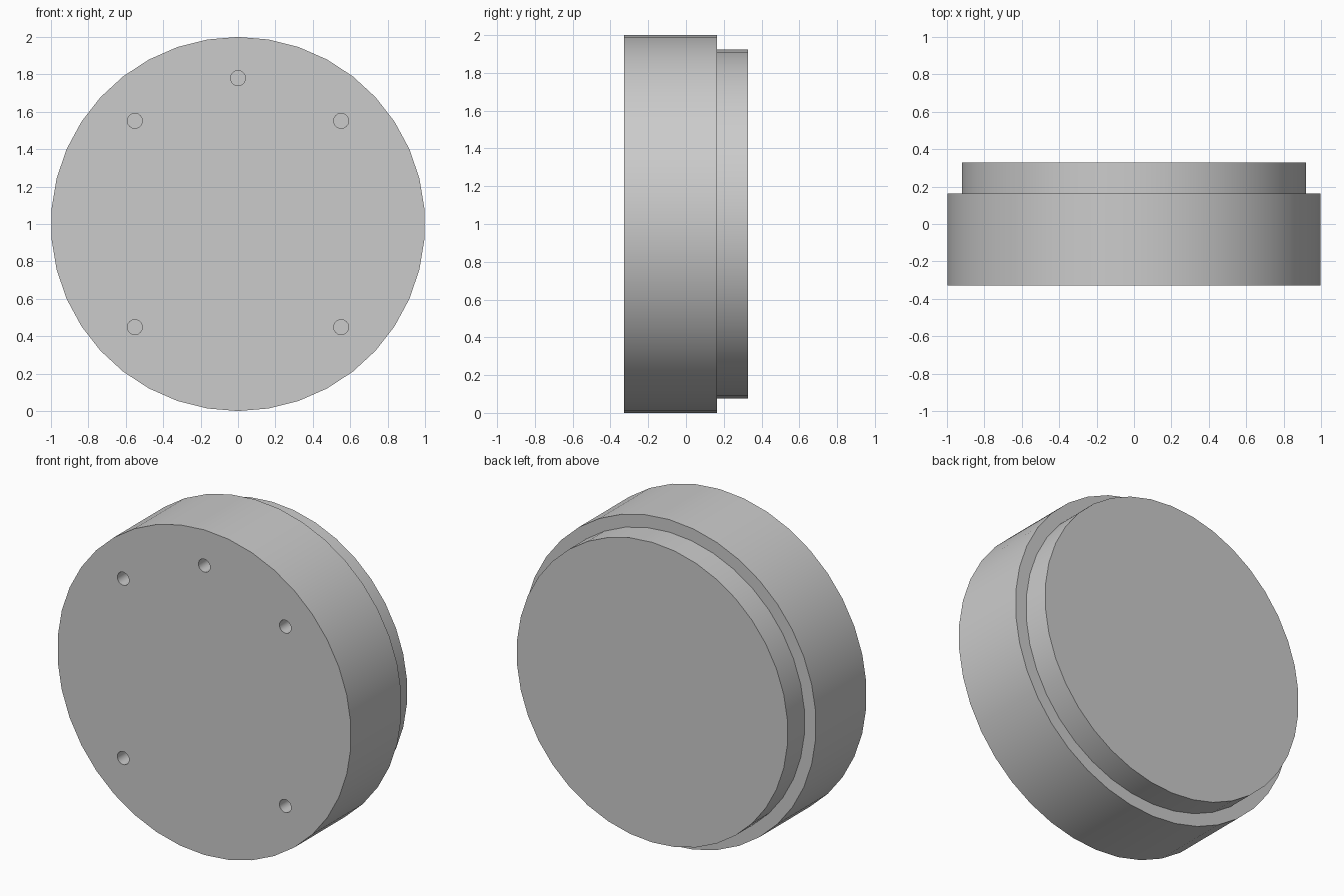
import bpy, bmesh, math
from mathutils import Vector

default = bpy.data.objects.get("Cube")
if default:
    bpy.data.objects.remove(default, do_unlink=True)

SIDES = 38
CENTRE_Z = 1.0
FRONT, SHOULDER, BACK = -0.328, 0.163, 0.328
HOLE_RING, HOLE_RADIUS, HOLE_DEPTH = 0.78, 0.04, 0.2

grey = bpy.data.materials.new("plain grey")
grey.use_nodes = True
colour = (0.6, 0.6, 0.6, 1)
grey.diffuse_color = colour
grey.node_tree.nodes["Principled BSDF"].inputs["Base Color"].default_value = colour


def lathe(name, profile, sides, cx=0.0, cz=0.0):
    """Closed solid turned about the y axis from (radius, y) points."""
    bm = bmesh.new()
    rings = []
    for r, y in profile:
        ring = []
        for i in range(sides):
            a = math.tau * i / sides
            ring.append(bm.verts.new((cx + r * math.sin(a), y, cz + r * math.cos(a))))
        rings.append(ring)
    for a, b in zip(rings, rings[1:]):
        for i in range(sides):
            j = (i + 1) % sides
            bm.faces.new((a[i], a[j], b[j], b[i]))
    bm.faces.new(rings[0])
    bm.faces.new(rings[-1])
    bmesh.ops.recalc_face_normals(bm, faces=bm.faces)
    mesh = bpy.data.meshes.new(name)
    bm.to_mesh(mesh)
    bm.free()
    mesh.materials.append(grey)
    obj = bpy.data.objects.new(name, mesh)
    bpy.context.collection.objects.link(obj)
    return obj


# Round body with a narrower step at the back
body = lathe("stepped_disc",
             [(1, FRONT), (1, SHOULDER), (0.923, SHOULDER), (0.923, BACK)],
             SIDES, cz=CENTRE_Z)

# Blind holes in the front: one at the top and four on the diagonals
for degrees in (0, 45, 135, 225, 315):
    a = math.radians(degrees)
    cutter = lathe("hole_cutter",
                   [(HOLE_RADIUS, FRONT - 0.1), (HOLE_RADIUS, FRONT + HOLE_DEPTH)],
                   24, HOLE_RING * math.sin(a), CENTRE_Z + HOLE_RING * math.cos(a))
    cutter.hide_render = True
    bpy.ops.object.select_all(action='DESELECT')
    body.select_set(True)
    bpy.context.view_layer.objects.active = body
    cut = body.modifiers.new("hole", 'BOOLEAN')
    cut.operation = 'DIFFERENCE'
    cut.solver = 'EXACT'
    cut.object = cutter
    bpy.ops.object.modifier_apply(modifier=cut.name)
    bpy.data.objects.remove(cutter, do_unlink=True)

# Smooth round walls, crisp rims
bpy.ops.object.shade_smooth_by_angle(angle=math.radians(30))
